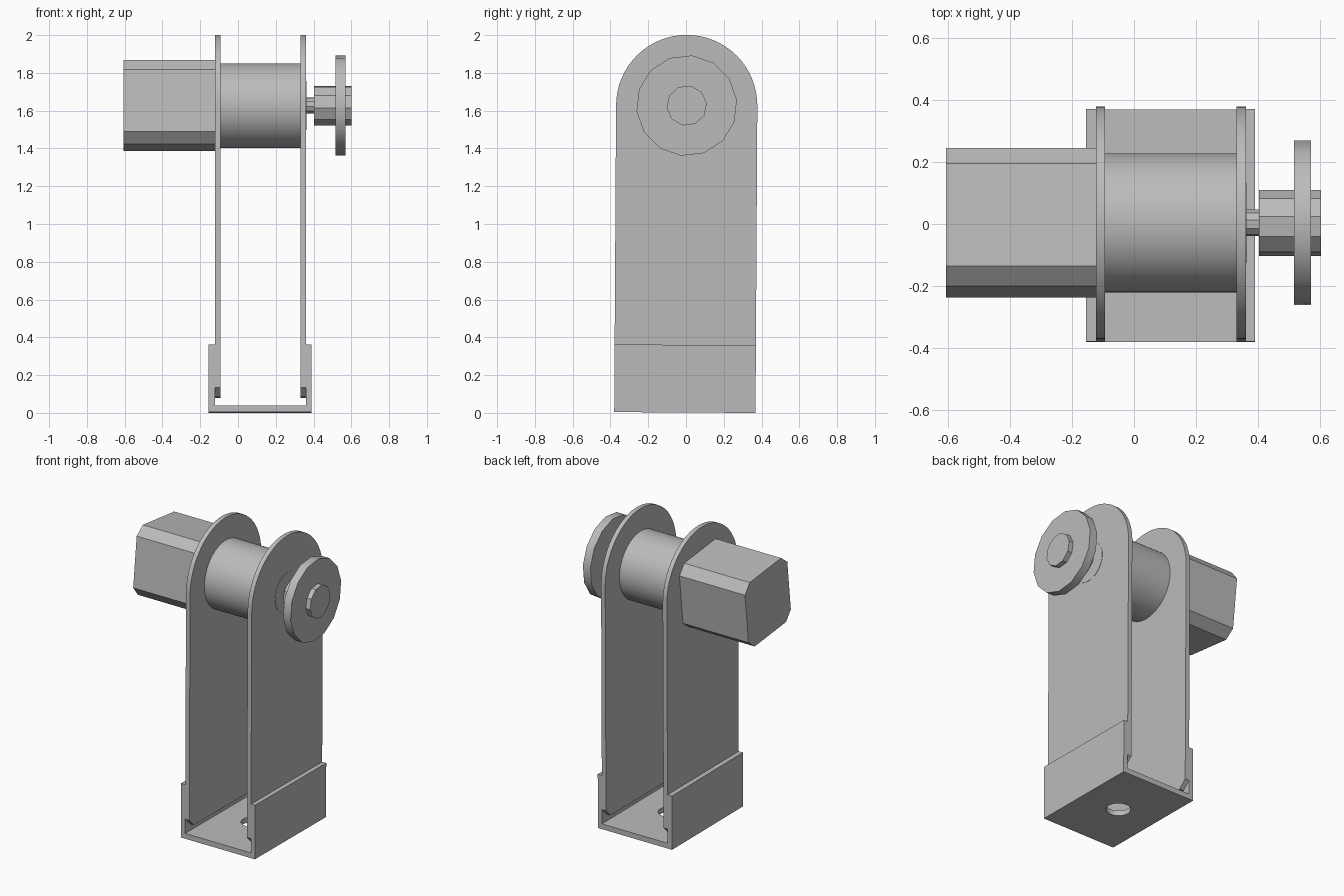
import bpy, bmesh
from math import sin, cos, pi, radians
from mathutils import Matrix

if "Cube" in bpy.data.objects:
    bpy.data.objects.remove(bpy.data.objects["Cube"])

AXIS_Z = 1.625      # height of the roller axis
HALF = 0.374        # half depth of bracket
# the whole assembly leans very slightly backwards
LEAN = Matrix.Translation((0, -0.006, 0.002)) @ Matrix.Rotation(-0.006, 4, "X")

grey = bpy.data.materials.new("plain_grey")
grey.use_nodes = True
colour = (0.5, 0.5, 0.5, 1)
grey.diffuse_color = colour
grey.node_tree.nodes["Principled BSDF"].inputs["Base Color"].default_value = colour


def ring(radius, sides, phase=0.0, z=AXIS_Z):
    """Regular polygon in the y-z plane."""
    return [(radius * cos(radians(phase) + 2 * pi * i / sides),
             z + radius * sin(radians(phase) + 2 * pi * i / sides)) for i in range(sides)]


def extrude(name, outline, start, end, axis="x", smooth=False):
    """Prism from a 2D outline: (y, z) along x, or (x, z) along y."""
    bm = bmesh.new()
    place = (lambda p, d: (d, *p)) if axis == "x" else (lambda p, d: (p[0], d, p[1]))
    face = bm.faces.new([bm.verts.new(place(p, start)) for p in outline])
    out = bmesh.ops.extrude_face_region(bm, geom=[face])
    step = (end - start, 0, 0) if axis == "x" else (0, end - start, 0)
    bmesh.ops.translate(bm, vec=step,
                        verts=[v for v in out["geom"] if isinstance(v, bmesh.types.BMVert)])
    bmesh.ops.recalc_face_normals(bm, faces=bm.faces)
    mesh = bpy.data.meshes.new(name)
    bm.to_mesh(mesh)
    bm.free()
    mesh.transform(LEAN)
    mesh.materials.append(grey)
    obj = bpy.data.objects.new(name, mesh)
    bpy.context.collection.objects.link(obj)
    if smooth:
        bpy.ops.object.select_all(action="DESELECT")
        obj.select_set(True)
        bpy.context.view_layer.objects.active = obj
        bpy.ops.object.shade_smooth_by_angle(angle=radians(30))
    return obj


# U-shaped base channel
base = extrude("base_channel", [(-0.155, 0), (0.39, 0), (0.39, 0.358), (0.36, 0.358),
                                (0.36, 0.035), (-0.123, 0.035), (-0.123, 0.358),
                                (-0.155, 0.358)], -HALF, HALF, axis="y")

# mounting hole through the channel floor
bpy.ops.mesh.primitive_cylinder_add(vertices=32, radius=0.075, depth=0.2,
                                    location=(0.118, -0.006, 0))
cutter = bpy.context.object
cutter.name = "hole_cutter"
cutter.hide_render = True
cut = base.modifiers.new("mounting_hole", "BOOLEAN")
cut.operation = "DIFFERENCE"
cut.solver = "EXACT"
cut.object = cutter
bpy.ops.object.select_all(action="DESELECT")
base.select_set(True)
bpy.context.view_layer.objects.active = base
bpy.ops.object.modifier_apply(modifier=cut.name)
bpy.data.objects.remove(cutter)
bpy.ops.object.shade_smooth_by_angle(angle=radians(30))

# side plates: rounded top, chamfered lower corners
arch = [(HALF * cos(pi * i / 32), AXIS_Z + HALF * sin(pi * i / 32)) for i in range(33)]
plate = arch + [(-HALF, 0.13), (-HALF + 0.05, 0.08), (HALF - 0.05, 0.08), (HALF, 0.13)]
for side, start in (("right", -0.123), ("left", 0.33)):
    extrude(side + "_side_plate", plate, start, start + 0.03, smooth=True)

# roller drum between the plates
extrude("roller_drum", ring(0.224, 64), -0.094, 0.331, smooth=True)

# motor housing: chamfered square, turned a little about its axis
housing = []
for quarter in range(4):
    c, s = cos(quarter * pi / 2), sin(quarter * pi / 2)
    for y, z in ((0.19, 0.205), (-0.14, 0.24)):
        housing.append((y * c - z * s, AXIS_Z + y * s + z * c))
extrude("motor_housing", housing, -0.605, -0.122)

# shaft, bearing face and pulley
extrude("bearing_face", ring(0.13, 32), 0.34, 0.362, smooth=True)
extrude("drive_shaft", ring(0.043, 10, 7), 0.33, 0.41)
extrude("pulley_hub", ring(0.107, 10, 7), 0.403, 0.602)
extrude("pulley_wheel", ring(0.267, 14, 7), 0.515, 0.57, smooth=True)
